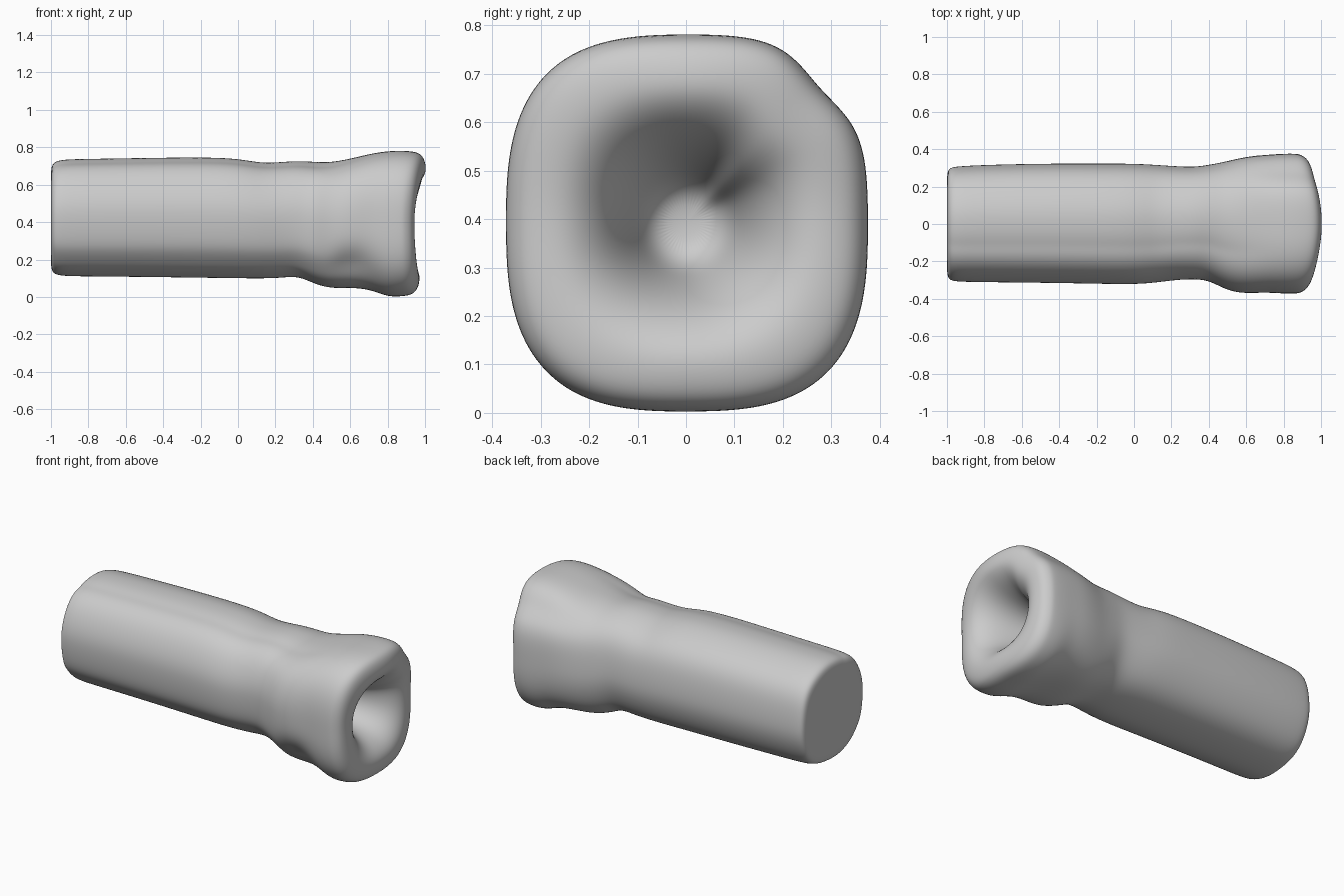
import bpy, bmesh, math

if "Cube" in bpy.data.objects:
    bpy.data.objects.remove(bpy.data.objects["Cube"])

SIDES = 48

# Shaft and flared head sections: x, y min, y max, z min, z max, squareness
SECTIONS = [
    (-1.00, -.20, .20, .22, .63, 2.3), (-1.00, -.275, .275, .15, .69, 2.3),
    (-0.985, -.302, .302, .122, .722, 2.4), (-0.93, -.308, .308, .112, .735, 2.4),
    (-0.80, -.310, .315, .111, .737, 2.4), (-0.50, -.313, .322, .108, .742, 2.4),
    (-0.20, -.318, .322, .104, .746, 2.4), (0.00, -.322, .322, .101, .740, 2.4),
    (0.12, -.312, .315, .100, .714, 2.4), (0.22, -.298, .308, .102, .719, 2.4),
    (0.32, -.293, .303, .114, .727, 2.5), (0.40, -.300, .315, .075, .722, 2.6),
    (0.48, -.345, .330, .050, .718, 2.7), (0.56, -.368, .350, .048, .730, 2.8),
    (0.64, -.368, .364, .049, .748, 2.9), (0.72, -.366, .370, .035, .768, 2.9),
    (0.80, -.372, .376, .001, .779, 2.9), (0.87, -.372, .376, .003, .783, 2.9),
]

# Rim and socket rings: scale of the head section, x offset from the rim height
SOCKET = [
    (.985, -.045), (.93, -.012), (.83, .004), (.70, .008), (.58, -.012),
    (.47, -.055), (.38, -.12), (.31, -.20), (.26, -.27), (.20, -.32), (.10, -.345),
]


def bump(v, centre, width):
    return math.exp(-((v - centre) / width) ** 2)


def angle_bump(a, centre, width):
    d = (a - centre + math.pi) % (2 * math.pi) - math.pi
    return math.exp(-(d / width) ** 2)


def section_point(sec, a):
    x, y0, y1, z0, z1, n = sec
    c, s = math.cos(a), math.sin(a)
    r = (abs(c) ** n + abs(s) ** n) ** (-1 / n)
    # worn corner on the head, thumb dents under it, grooves along the shaft
    head = 1 / (1 + math.exp(-(x - .62) * 14))
    r *= 1 - .085 * head * angle_bump(a, math.radians(44), .22)
    r *= 1 - .11 * bump(x, .60, .11) * angle_bump(a, math.radians(218), .28)
    r *= 1 - .03 * bump(x, .45, .15) * angle_bump(a, math.radians(120), .35)
    r *= 1 - .022 * (1 - head) * angle_bump(a, math.radians(112), .12)
    r *= 1 - .022 * (1 - head) * angle_bump(a, math.radians(222), .14)
    r *= 1 + .006 * (1 - head) * math.cos(8 * a + 1.0)
    return (x, (y0 + y1) / 2 + (y1 - y0) / 2 * r * c,
            (z0 + z1) / 2 + (z1 - z0) / 2 * r * s)


def socket_point(scale, dx, a):
    s = math.sin(a)
    rim = .937 + (.062 if s > 0 else .028) * s * s
    t = max(0, (scale - .3) / .7)
    rim = .95 + (rim - .95) * min(1, t * 2)
    n = 2.0 + .9 * t
    y0, y1, z0, z1 = SECTIONS[-1][1:5]
    p = section_point((.87, y0, y1, z0, z1, n), a)
    zc = .392
    return (rim + dx, p[1] * scale, zc + (p[2] - zc) * scale)


angles = [2 * math.pi * i / SIDES for i in range(SIDES)]
rings = [[section_point(s, a) for a in angles] for s in SECTIONS]
rings += [[socket_point(s, d, a) for a in angles] for s, d in SOCKET]

# Skin the rings into one closed body
bm = bmesh.new()
loops = [[bm.verts.new(p) for p in ring] for ring in rings]
for la, lb in zip(loops, loops[1:]):
    for i in range(SIDES):
        j = (i + 1) % SIDES
        bm.faces.new((la[i], la[j], lb[j], lb[i]))
bm.faces.new(list(reversed(loops[0])))
bm.faces.new(loops[-1])
bmesh.ops.recalc_face_normals(bm, faces=bm.faces)
for f in bm.faces:
    f.smooth = True
mesh = bpy.data.meshes.new("flared_shaft")
bm.to_mesh(mesh)
bm.free()

body = bpy.data.objects.new("flared_shaft", mesh)
bpy.context.collection.objects.link(body)
sub = body.modifiers.new("soften", 'SUBSURF')
sub.levels = 2
sub.render_levels = 2
